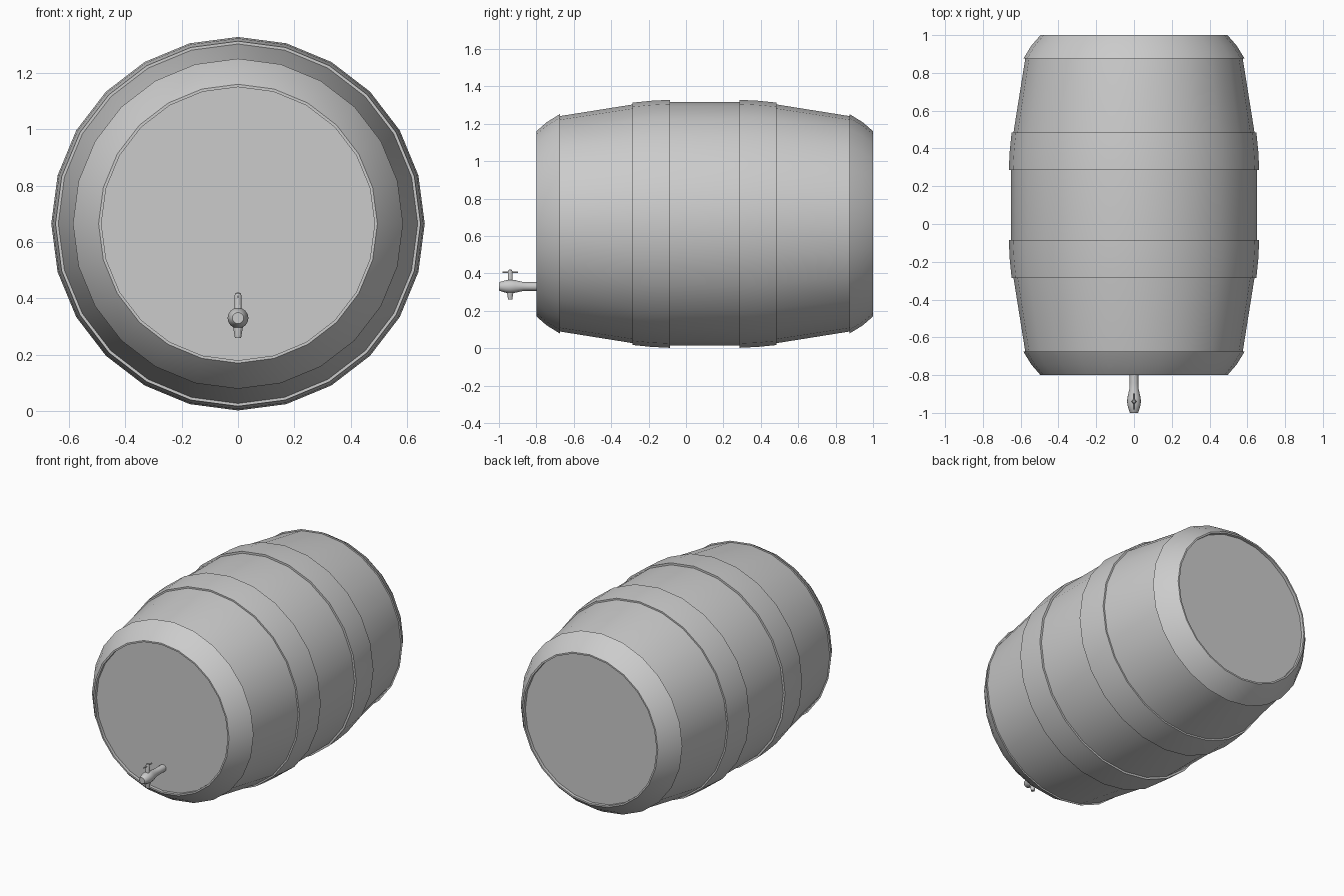
import bpy, bmesh
from math import sin, cos, pi, radians
from mathutils import Vector, Matrix

if "Cube" in bpy.data.objects:
    bpy.data.objects.remove(bpy.data.objects["Cube"])

AXIS_Z = 0.665     # height of the barrel's axis
MID_Y = 0.1        # middle of the barrel along its length


def lathe(name, profile, sides, origin, along_y=True, closed=False):
    """Revolve (position, radius) points round the y or z axis."""
    bm = bmesh.new()
    rings = []
    for p, r in profile:
        ring = []
        for i in range(sides):
            a = 2 * pi * i / sides
            u, v = r * sin(a), r * cos(a)
            co = (u, p, v) if along_y else (u, v, p)
            ring.append(bm.verts.new(Vector(origin) + Vector(co)))
        rings.append(ring)
    pairs = list(zip(rings, rings[1:]))
    if closed:
        pairs.append((rings[-1], rings[0]))
    for a, b in pairs:
        for i in range(sides):
            j = (i + 1) % sides
            bm.faces.new((a[i], a[j], b[j], b[i]))
    if not closed:
        bm.faces.new(rings[0])
        bm.faces.new(rings[-1])
    bmesh.ops.recalc_face_normals(bm, faces=bm.faces)
    mesh = bpy.data.meshes.new(name)
    bm.to_mesh(mesh)
    bm.free()
    ob = bpy.data.objects.new(name, mesh)
    bpy.context.collection.objects.link(ob)
    bpy.ops.object.select_all(action='DESELECT')
    ob.select_set(True)
    bpy.context.view_layer.objects.active = ob
    bpy.ops.object.shade_smooth_by_angle(angle=radians(25))
    return ob


centre = (0, MID_Y, AXIS_Z)

# Staves and recessed heads, mirrored about the middle
half = [(-0.88, 0.485), (-0.895, 0.485), (-0.895, 0.49), (-0.78, 0.575), (-0.385, 0.638), (-0.185, 0.65)]
lathe("barrel_body", half + [(-p, r) for p, r in reversed(half)], 24, centre)

# End hoops and middle hoops, front and back
end_hoop = [(-0.9, 0.485), (-0.9, 0.495), (-0.845, 0.543), (-0.775, 0.586), (-0.775, 0.57), (-0.88, 0.485)]
mid_hoop = [(-0.385, 0.648), (-0.285, 0.658), (-0.185, 0.663), (-0.185, 0.645), (-0.385, 0.632)]
for side, s in (("front", 1), ("back", -1)):
    for kind, prof in (("end_hoop", end_hoop), ("middle_hoop", mid_hoop)):
        lathe(f"{side}_{kind}", [(p * s, r) for p, r in prof], 24, centre, closed=True)

# Tap: barrel, spout with stem, and cross handle
tap_z, tap_y = 0.33, -0.94
lathe("tap_body", [(-1.0, 0.02), (-0.995, 0.024), (-0.965, 0.033), (-0.94, 0.037), (-0.915, 0.034),
                   (-0.87, 0.024), (-0.84, 0.023), (-0.77, 0.023)], 16, (0, 0, tap_z))
lathe("tap_spout", [(0.26, 0.011), (0.295, 0.017), (0.33, 0.017)], 12, (0, tap_y, 0), along_y=False)
lathe("tap_stem", [(0.33, 0.013), (0.41, 0.012), (0.417, 0.01), (0.42, 0.006)], 12, (0, tap_y, 0), along_y=False)
lathe("tap_handle", [(-0.042, 0.004), (0.042, 0.004)], 8, (0, tap_y, 0.406))
